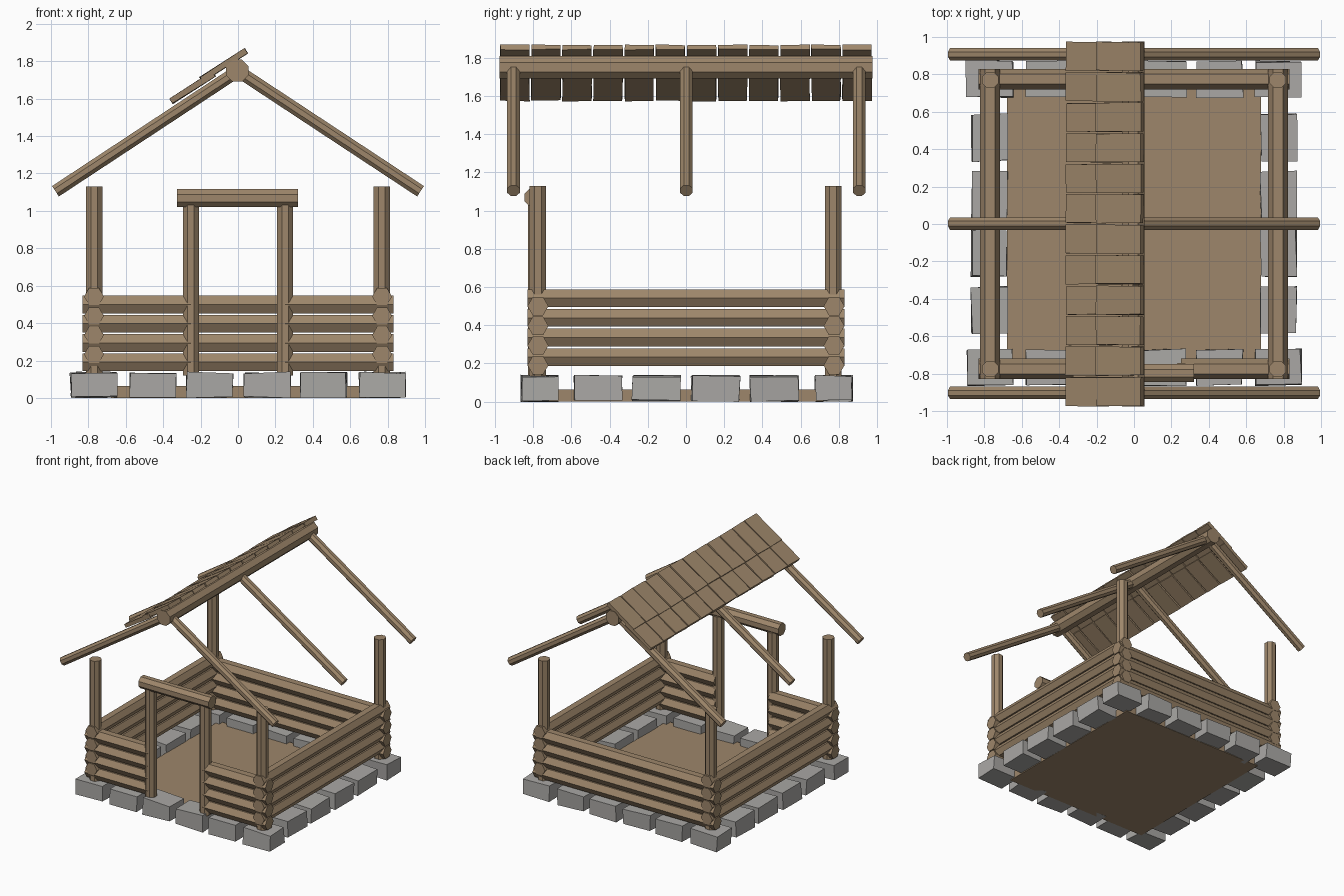
import bpy, bmesh, math, random
from mathutils import Vector, Matrix

random.seed(4)
if "Cube" in bpy.data.objects:
    bpy.data.objects.remove(bpy.data.objects["Cube"], do_unlink=True)


def material(name, rgb):
    m = bpy.data.materials.new(name)
    m.use_nodes = True
    m.diffuse_color = (*rgb, 1)
    m.node_tree.nodes["Principled BSDF"].inputs["Base Color"].default_value = (*rgb, 1)
    return m


WOOD = material("brown wood", (0.34, 0.24, 0.145))
STONE = material("grey stone", (0.40, 0.39, 0.375))


def finish(name, bm, mat):
    bmesh.ops.recalc_face_normals(bm, faces=bm.faces)
    mesh = bpy.data.meshes.new(name)
    bm.to_mesh(mesh)
    bm.free()
    mesh.materials.append(mat)
    ob = bpy.data.objects.new(name, mesh)
    bpy.context.collection.objects.link(ob)
    return ob


def log(name, a, b, radius, sides):
    """Straight log from a to b; hexagons lie with a flat side up."""
    a, b = Vector(a), Vector(b)
    axis = (b - a).normalized()
    up = Vector((0, 1, 0)) if abs(axis.z) > 0.9 else Vector((0, 0, 1))
    u = up.cross(axis).normalized()
    v = axis.cross(u)
    offset = math.pi / 8 if sides == 8 else 0
    bm = bmesh.new()
    rings = []
    for p in (a, b):
        ring = []
        for i in range(sides):
            t = offset + math.tau * i / sides
            ring.append(bm.verts.new(p + radius * (u * math.cos(t) + v * math.sin(t))))
        rings.append(ring)
        bm.faces.new(ring)
    for i in range(sides):
        j = (i + 1) % sides
        bm.faces.new((rings[0][i], rings[0][j], rings[1][j], rings[1][i]))
    return finish(name, bm, WOOD)


def box(name, centre, size, mat, jitter=0.0, pitch=0.0):
    bm = bmesh.new()
    bmesh.ops.create_cube(bm, size=1, matrix=Matrix.Diagonal((*size, 1)))
    for v in bm.verts:
        v.co += Vector([random.uniform(-jitter, jitter) for _ in range(3)])
    bmesh.ops.transform(bm, verts=bm.verts,
                        matrix=Matrix.Translation(centre) @ Matrix.Rotation(pitch, 4, "Y"))
    return finish(name, bm, mat)


# Floor slab
box("floor", (0, 0, 0.033), (1.36, 1.44, 0.064), WOOD)

# Foundation stones: full front and back rows, shorter side rows
for side, y in (("front", -0.767), ("back", 0.773)):
    for x in (-0.772, -0.453, -0.152, 0.157, 0.458, 0.77):
        box(side + "_stone", (x, y, 0.07), (0.245, 0.19, 0.13), STONE, 0.006)
for side, x in (("right", -0.773), ("left", 0.773)):
    for y in (-0.462, -0.155, 0.155, 0.462):
        box(side + "_stone", (x, y, 0.07), (0.19, 0.25, 0.13), STONE, 0.006)

# Log walls, the side logs half a step above the front and back ones
W = 0.775
for i in range(4):
    z = 0.191 + 0.103 * i
    log("back_wall_log", (-0.832, W, z), (0.832, W, z), 0.055, 6)
    for s in (-1, 1):
        log("front_wall_log", (s * 0.832, -W, z), (s * 0.25, -W, z), 0.055, 6)
        zs = z + 0.042
        log("side_wall_log", (s * 0.77, -0.83, zs), (s * 0.77, 0.83, zs), 0.053, 6)

# Corner posts
for x in (-0.768, 0.768):
    for y in (-W, W - 0.005):
        log("corner_post", (x, y, 0.13), (x, y, 1.13), 0.047, 8)

# Doorway
for x in (-0.252, 0.252):
    log("door_post", (x, -0.785, 0.12), (x, -0.785, 1.04), 0.046, 8)
log("door_lintel", (-0.325, -0.797, 1.068), (0.322, -0.797, 1.068), 0.052, 8)

# Roof frame
log("ridge_beam", (-0.004, -0.975, 1.75), (-0.004, 0.975, 1.75), 0.064, 8)
for y in (-0.903, 0.002, 0.907):
    for s in (-1, 1):
        log("rafter", (0, y, 1.748), (s * 0.976, y, 1.105), 0.036, 8)

# Two overlapping rows of shingles on one slope
PITCH = -math.radians(32.8)
along = Vector((math.cos(PITCH), 0, -math.sin(PITCH)))
down = Vector((math.sin(-PITCH), 0, -math.cos(PITCH)))
for row, low, length in (("lower", (-0.365, 0, 1.60), 0.27), ("upper", (-0.205, 0, 1.715), 0.285)):
    for i in range(12):
        y = (i - 5.5) * 0.163
        centre = Vector(low) + along * length / 2 + down * 0.016 + Vector((0, y, 0))
        box(row + "_shingle", centre, (length, 0.152, 0.03), WOOD, 0.003, PITCH)
